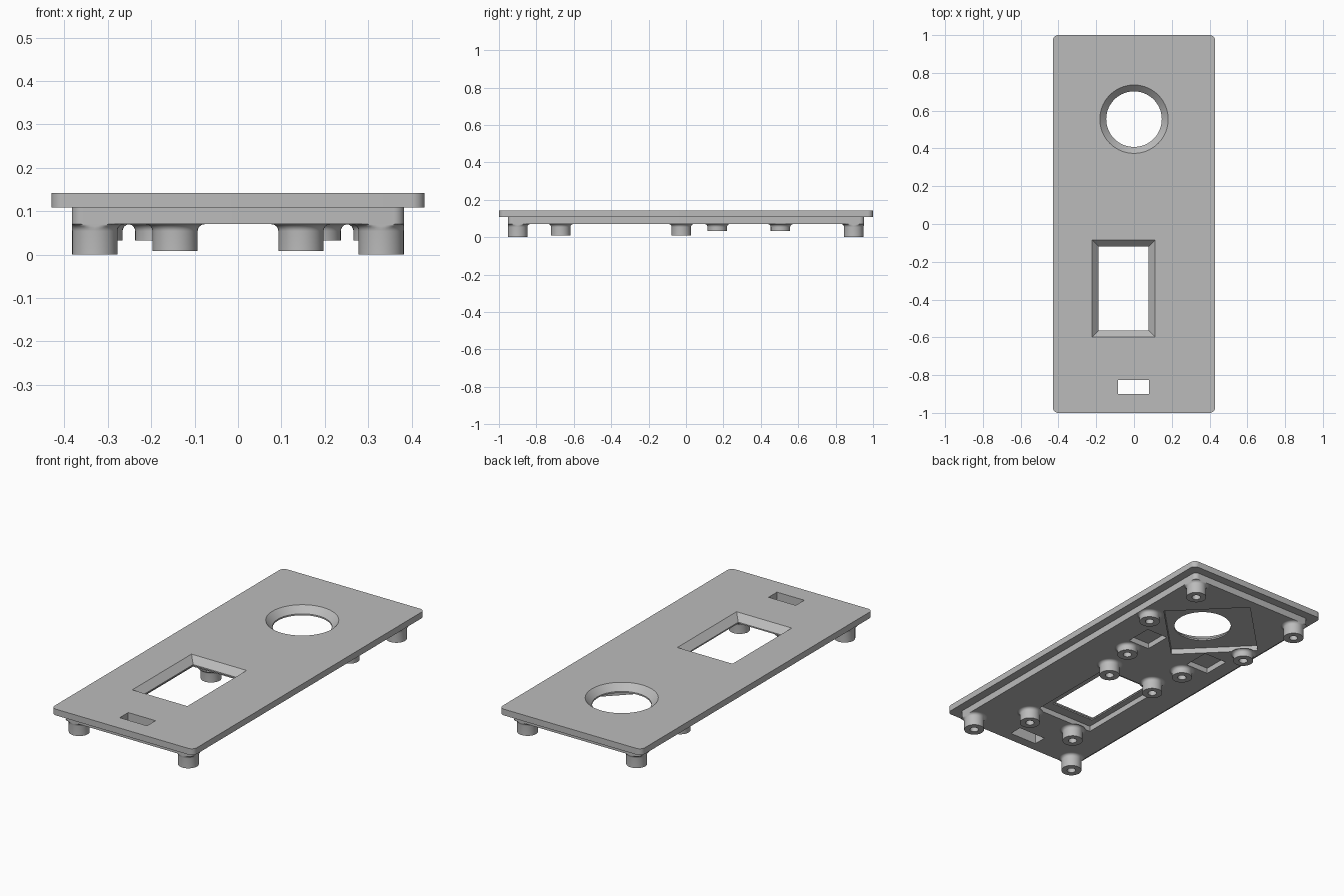
import bpy, bmesh
from math import cos, sin, pi

if "Cube" in bpy.data.objects:
    bpy.data.objects.remove(bpy.data.objects["Cube"], do_unlink=True)

grey = bpy.data.materials.new("mid_grey")
grey.use_nodes = True
colour = (0.5, 0.5, 0.5, 1)
grey.diffuse_color = colour
grey.node_tree.nodes["Principled BSDF"].inputs["Base Color"].default_value = colour

TOP, SEAM, UNDER = 0.142, 0.108, 0.07   # main heights
LIP = 0.10                              # ceiling of the rear recesses
STEP_X, STEP_Y = 0.383, 0.953


def circle(cx, cy, r, n=96):
    return [(cx + r * cos(2 * pi * i / n), cy + r * sin(2 * pi * i / n)) for i in range(n)]


def rect(x0, x1, y0, y1, grow=0):
    x0, x1, y0, y1 = x0 - grow, x1 + grow, y0 - grow, y1 + grow
    return [(x0, y0), (x1, y0), (x1, y1), (x0, y1)]


def rounded(hx, hy, r, n=8):
    pts = []
    for k, (sx, sy) in enumerate([(1, 1), (-1, 1), (-1, -1), (1, -1)]):
        for i in range(n + 1):
            a = (k + i / n) * pi / 2
            pts.append((sx * (hx - r) + r * cos(a), sy * (hy - r) + r * sin(a)))
    return pts


def loft(name, sections, caps=True):
    """Join stacked outlines, each given as (z, points)."""
    bm = bmesh.new()
    rings = [[bm.verts.new((x, y, z)) for x, y in pts] for z, pts in sections]
    n = len(rings[0])
    for a, b in zip(rings, rings[1:]):
        for i in range(n):
            j = (i + 1) % n
            bm.faces.new((a[i], a[j], b[j], b[i]))
    if caps:
        bm.faces.new(rings[0][::-1])
        bm.faces.new(rings[-1])
    bmesh.ops.recalc_face_normals(bm, faces=bm.faces)
    mesh = bpy.data.meshes.new(name)
    bm.to_mesh(mesh)
    bm.free()
    mesh.materials.append(grey)
    obj = bpy.data.objects.new(name, mesh)
    bpy.context.collection.objects.link(obj)
    return obj


def smooth(obj):
    bpy.ops.object.select_all(action='DESELECT')
    obj.select_set(True)
    bpy.context.view_layer.objects.active = obj
    bpy.ops.object.shade_smooth_by_angle(angle=0.6)


# Panel body: wide face plate over a narrower rear step
face_plate = loft("face_plate", [(z, rounded(0.43, 1, 0.03)) for z in (SEAM, TOP)])
rear_step = loft("rear_step", [(z, rounded(STEP_X, STEP_Y, 0.025)) for z in (UNDER, SEAM)])

# Through openings, chamfered towards the front face
BEVEL = 0.034
over = BEVEL + 0.01
dial = (0, 0.555)
window = (-0.187, 0.078, -0.563, -0.12)
round_cut = loft("round_cutter", [(0, circle(*dial, 0.147)), (SEAM, circle(*dial, 0.147)),
                                  (TOP + 0.01, circle(*dial, 0.147 + over))])
window_cut = loft("window_cutter", [(0, rect(*window)), (SEAM - 0.001, rect(*window)),
                                    (TOP + 0.01, rect(*window, over))])
slot_cut = loft("slot_cutter", [(z, rect(-0.085, 0.08, -0.9, -0.827)) for z in (0, 0.2)])

# Blind recesses in the rear
diamond = circle(-0.03, 0.585, 0.318, 4)
recesses = [diamond, rect(-0.22, 0.135, -0.62, -0.075),
            rect(0.10, 0.23, 0.235, 0.385), rect(-0.30, -0.16, 0.235, 0.385)]
recess_cuts = [loft("recess_cutter", [(0, r), (LIP, r)]) for r in recesses]

for body, cutters in ((face_plate, [round_cut, window_cut, slot_cut]),
                      (rear_step, [round_cut, window_cut, slot_cut] + recess_cuts)):
    bpy.context.view_layer.objects.active = body
    for c in cutters:
        mod = body.modifiers.new("cut", 'BOOLEAN')
        mod.object, mod.operation, mod.solver = c, 'DIFFERENCE', 'EXACT'
        bpy.ops.object.modifier_apply(modifier=mod.name)
    smooth(body)
for c in [round_cut, window_cut, slot_cut] + recess_cuts:
    bpy.data.objects.remove(c, do_unlink=True)


# Hollow mounting posts with a fillet at the root
def post(name, x, y, foot):
    r, bore, f = 0.052, 0.022, 0.016
    profile = [(UNDER, 0.0005), (UNDER, bore), (foot, bore), (foot, r)]
    profile += [(UNDER - f + f * sin(a), r + f - f * cos(a))
                for a in (i * pi / 12 for i in range(7))]
    obj = loft(name, [(z, circle(x, y, rad, 40)) for z, rad in profile], caps=False)
    for v in obj.data.vertices:         # keep the fillet inside the step outline
        v.co.x = max(-STEP_X, min(STEP_X, v.co.x))
        v.co.y = max(-STEP_Y, min(STEP_Y, v.co.y))
    smooth(obj)


for side, s in (("left", 1), ("right", -1)):
    for label, x, y, foot in (("corner_post_front", 0.33, -0.9, 0),
                              ("corner_post_back", 0.33, 0.897, 0),
                              ("window_post_front", 0.145, -0.67, 0.008),
                              ("window_post_back", 0.145, -0.025, 0.008),
                              ("dial_post_front", 0.185, 0.167, 0.032),
                              ("dial_post_back", 0.318, 0.505, 0.032)):
        post(f"{label}_{side}", s * x, y, foot)
